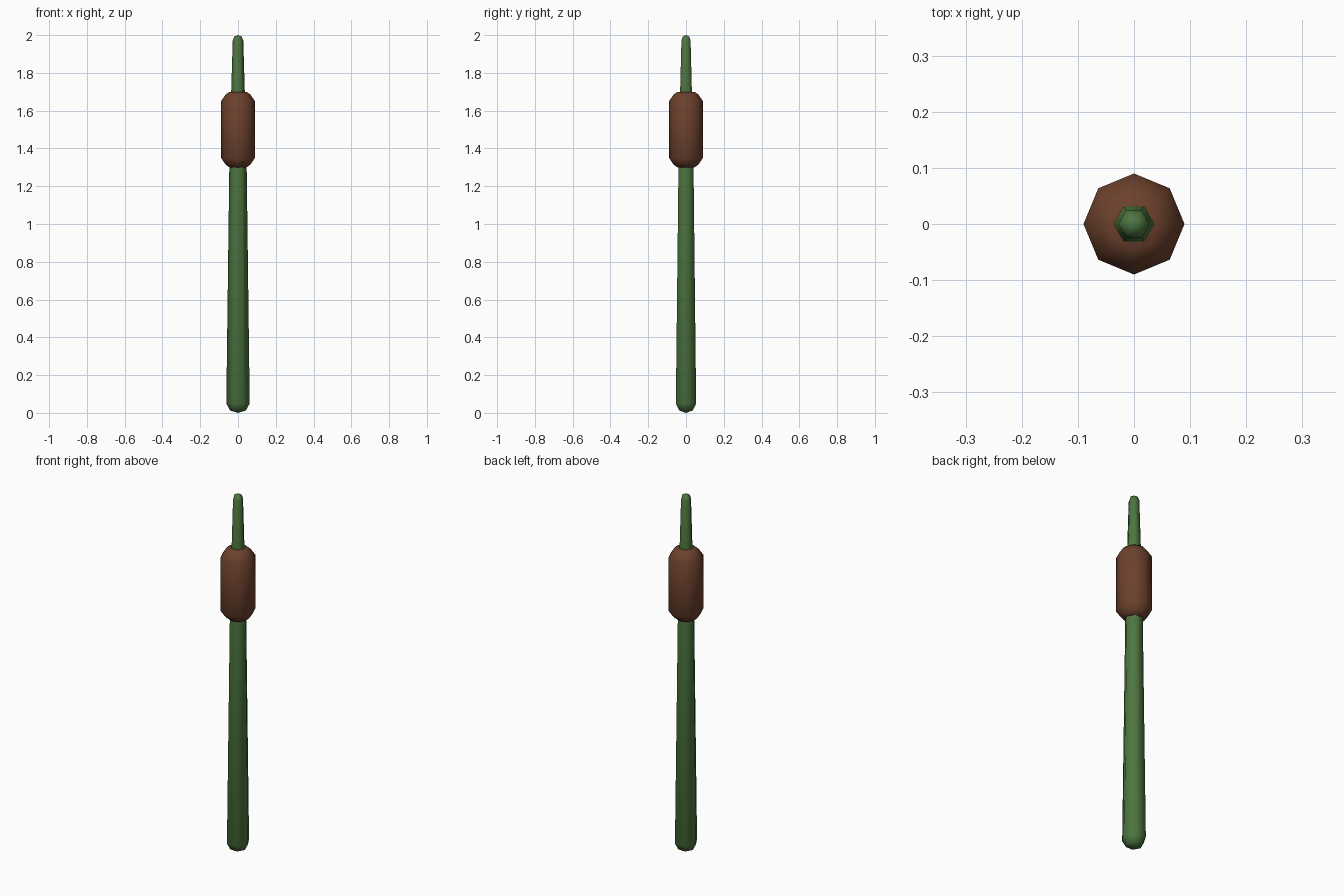
import bpy, bmesh, math

if "Cube" in bpy.data.objects:
    bpy.data.objects.remove(bpy.data.objects["Cube"])


def lathe(name, profile, sides, color):
    """Revolve (radius, z) points around z; zero radius makes a pole."""
    bm = bmesh.new()
    rings = []
    for r, z in profile:
        n = 1 if r == 0 else sides
        rings.append([bm.verts.new((r * math.cos(math.tau * i / sides),
                                    r * math.sin(math.tau * i / sides), z))
                      for i in range(n)])
    for a, b in zip(rings, rings[1:]):
        for i in range(sides):
            j = (i + 1) % sides
            quad = [a[i % len(a)], a[j % len(a)], b[j % len(b)], b[i % len(b)]]
            bm.faces.new(list(dict.fromkeys(quad)))
    bmesh.ops.recalc_face_normals(bm, faces=bm.faces)
    for f in bm.faces:
        f.smooth = True
    mesh = bpy.data.meshes.new(name)
    bm.to_mesh(mesh)
    bm.free()
    obj = bpy.data.objects.new(name, mesh)
    bpy.context.collection.objects.link(obj)
    mat = bpy.data.materials.new(name + "_color")
    mat.diffuse_color = (*color, 1)
    mat.use_nodes = True
    mat.node_tree.nodes["Principled BSDF"].inputs["Base Color"].default_value = mat.diffuse_color
    mesh.materials.append(mat)
    return obj


# Tapered six-sided stem with rounded ends
lathe("stem", [(0, 0), (0.042, 0.013), (0.062, 0.05), (0.046, 1.3),
               (0.036, 1.7), (0.028, 1.97), (0.02, 1.992), (0, 2.0)],
      6, (0.075, 0.18, 0.05))

# Eight-sided brown seed head
lathe("seed_head", [(0, 1.3), (0.045, 1.3), (0.065, 1.314), (0.09, 1.35),
                    (0.09, 1.65), (0.065, 1.686), (0.045, 1.7), (0, 1.7)],
      8, (0.15, 0.052, 0.025))
